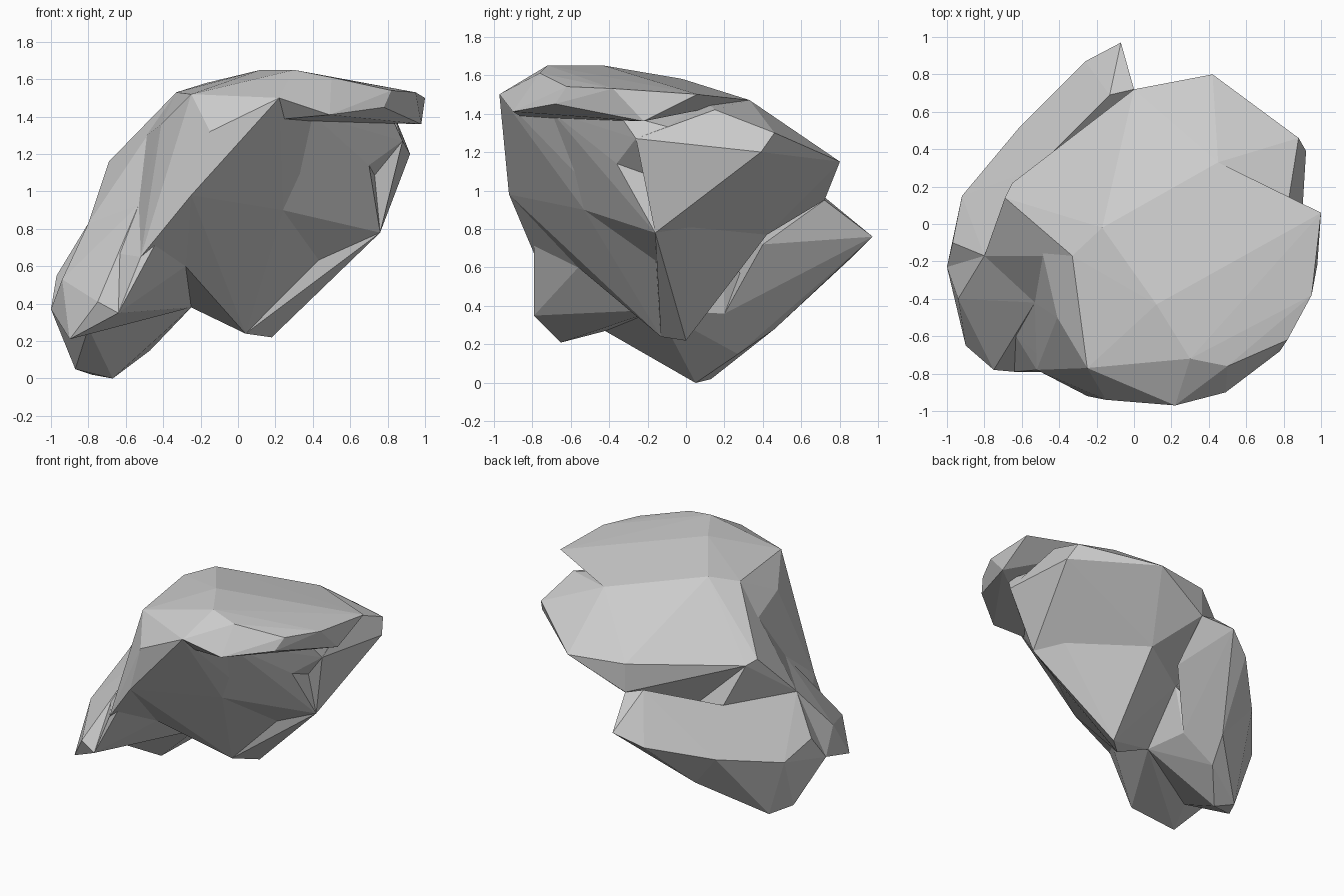
import bpy, bmesh

if "Cube" in bpy.data.objects:
    bpy.data.objects.remove(bpy.data.objects["Cube"])


def chunk(name, pts):
    """Faceted rock chunk: the convex hull of a few corner points."""
    bm = bmesh.new()
    verts = [bm.verts.new(p) for p in pts]
    res = bmesh.ops.convex_hull(bm, input=verts)
    loose = {g for g in res["geom_interior"] + res["geom_unused"]
             if isinstance(g, bmesh.types.BMVert)}
    bmesh.ops.delete(bm, geom=list(loose), context='VERTS')
    bmesh.ops.recalc_face_normals(bm, faces=bm.faces)
    me = bpy.data.meshes.new(name)
    bm.to_mesh(me)
    bm.free()
    ob = bpy.data.objects.new(name, me)
    bpy.context.collection.objects.link(ob)
    return ob


# corners shared between neighbouring chunks
crown, brow, peak = (-.33, -.17, 1.53), (-.25, -.77, 1.52), (-.17, -.02, 1.58)
lip, chin, nose = (-.15, -.94, 1.32), (-.25, -.92, .98), (.22, -.97, 1.5)
keel = [(.18, 0, .22), (.04, -.13, .24)]
elbow = (.47, -.08, .58)
flank, flank_top = (.76, -.16, .78), (.78, .03, 1.0)
rim = [(.88, -.26, 1.27), (.92, .39, 1.2)]
under, under_mid = (.16, -.85, 1.38), (.4, -.7, 1.41)
belly, cheek = (.24, -.53, .9), (.7, -.36, 1.14)
back_low, back_tip = (.19, .42, .77), (0, .72, .95)
shoulder, edge, ledge = (-.69, .14, 1.16), (-.65, .22, 1.13), (-.49, -.15, 1.3)
hip, valley, knee = (-.8, -.17, .83), (-.53, -.42, .93), (-.65, -.57, .67)
notch, core, pocket = (.45, .33, 1.47), (.25, 0, 1.2), (-.2, .2, .7)
pit, arch = (-.28, -.56, .6), (-.25, -.15, .38)
rib_low = [(-.42, -.79, .76), (-.52, -.78, .65)]
shin, shin_in = (-.64, -.79, .35), (-.51, -.6, .4)
sole = [(-.67, .05, 0), (-.87, -.03, .05), (-.78, .13, .02)]
outer = [(-.97, -.1, .55), (-.92, .15, .45)]
left_tip, instep = (-1, -.23, .37), (-.8, -.42, .27)
ridge, wing_out = (-.52, .3, .83), (-.61, .52, .53)
wing_low = [(-.47, .27, .15), (-.4, .46, .28), (-.27, .2, .36)]

# overhanging top slab
cap = chunk("top_slab", [
    under, under_mid, brow, crown, notch, peak, nose, (.49, -.9, 1.41),
    (.78, -.68, 1.45), (.82, -.62, 1.54), (.95, -.38, 1.53), (1, .06, 1.5),
    (.98, -.22, 1.36), (.5, -.76, 1.61), (.3, -.72, 1.65), (.12, -.43, 1.65)])

parts = [
    # body: upper back, lower back, front, right side and right rim
    chunk("upper_back", rim + [
        flank, flank_top, crown, notch, peak, shoulder, edge, back_low, back_tip,
        pocket, (.83, .15, 1.42), (.88, .46, 1.3), (.42, .8, 1.15), (0, .72, 1.16)]),
    chunk("lower_back", keel + [elbow, flank, flank_top, back_low, arch, pocket, core]),
    chunk("front_body", keel + [
        elbow, under, under_mid, lip, chin, pit, arch, belly, brow, nose, crown,
        (-.04, -.88, 1.13), core]),
    chunk("right_body", [
        flank, flank_top, elbow, belly, cheek, under_mid, back_low, core]),
    chunk("right_rim", rim + [
        cheek, flank_top, (.82, -.35, 1.4), under_mid, notch, core]),
    # left front rib running down from the brow, and the side behind it
    chunk("front_rib", rib_low + [
        brow, lip, chin, crown, pit, valley, (-.41, -.5, 1.36), ledge, arch]),
    chunk("rib_foot", rib_low + [valley, knee, pit, shin, shin_in]),
    chunk("left_side", [
        crown, shoulder, hip, valley, ledge, edge, ridge, arch, pocket]),
    # front toe and the foot resting on the ground
    chunk("front_toe", [
        hip, valley, knee, pit, left_tip, shin, shin_in, instep, arch,
        (-.94, -.4, .53), (-.9, -.65, .21), (-.75, -.78, .41)]),
    chunk("foot", sole + outer + wing_low + [hip, left_tip, instep, arch, pocket]),
    # wing pointing backwards
    chunk("back_wing", wing_low + [
        ridge, wing_out, back_tip, (-.26, .87, .66), (-.07, .97, .76),
        (-.13, .69, .99), (-.05, .4, .72), (-.33, .7, .54)]),
    chunk("wing_root", sole + outer + wing_low + [hip, wing_out, ridge])]

# fuse all chunks into one boulder
bpy.context.view_layer.objects.active = cap
for part in parts:
    mod = cap.modifiers.new("fuse", 'BOOLEAN')
    mod.operation = 'UNION'
    mod.solver = 'EXACT'
    mod.object = part
    bpy.ops.object.modifier_apply(modifier=mod.name)
    bpy.data.objects.remove(part)
cap.name = "boulder"
